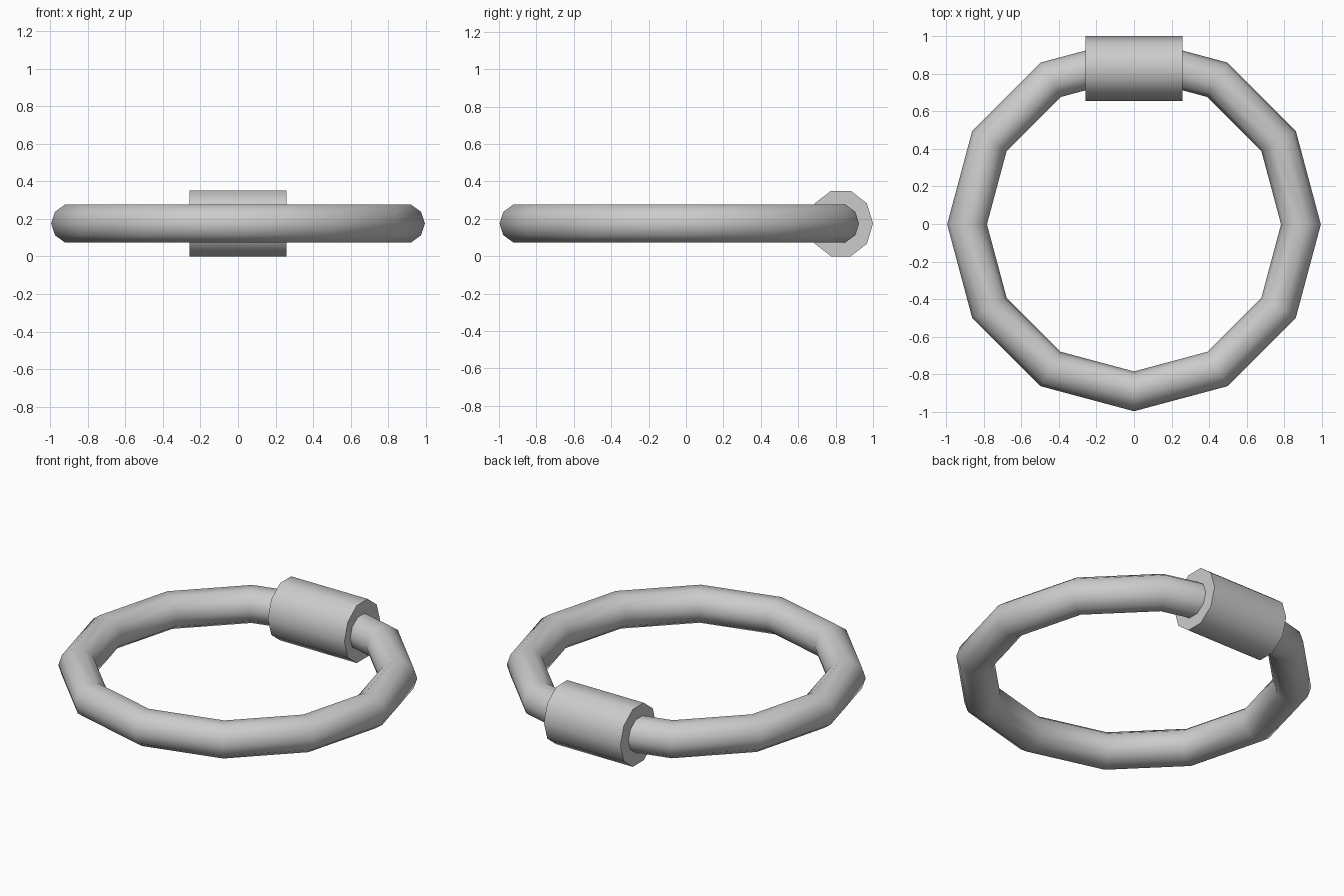
import bpy, bmesh, math

if "Cube" in bpy.data.objects:
    bpy.data.objects.remove(bpy.data.objects["Cube"])

Z = 0.175  # common centre height


def smooth(obj):
    bpy.ops.object.select_all(action='DESELECT')
    obj.select_set(True)
    bpy.context.view_layer.objects.active = obj
    bpy.ops.object.shade_smooth_by_angle(angle=math.radians(45))


# 12-segment ring with a ten-sided section
bpy.ops.mesh.primitive_torus_add(major_segments=12, minor_segments=10,
                                 major_radius=0.889, minor_radius=0.106,
                                 location=(0, -0.002, Z))
ring = bpy.context.object
ring.name = "ring"
smooth(ring)

# Ten-sided barrel sleeve threaded on the back of the ring
HALF, RY, RZ, N = 0.258, 0.172, 0.184, 10
bm = bmesh.new()
profile = [bm.verts.new((-HALF, RY * math.cos(2 * math.pi * i / N),
                         RZ * math.sin(2 * math.pi * i / N))) for i in range(N)]
face = bm.faces.new(profile)
out = bmesh.ops.extrude_face_region(bm, geom=[face], use_keep_orig=True)
moved = [g for g in out["geom"] if isinstance(g, bmesh.types.BMVert)]
bmesh.ops.translate(bm, verts=moved, vec=(2 * HALF, 0, 0))
bmesh.ops.recalc_face_normals(bm, faces=bm.faces)
mesh = bpy.data.meshes.new("barrel_sleeve")
bm.to_mesh(mesh)
bm.free()
sleeve = bpy.data.objects.new("barrel_sleeve", mesh)
sleeve.location = (0, 0.828, Z)
bpy.context.collection.objects.link(sleeve)
smooth(sleeve)
